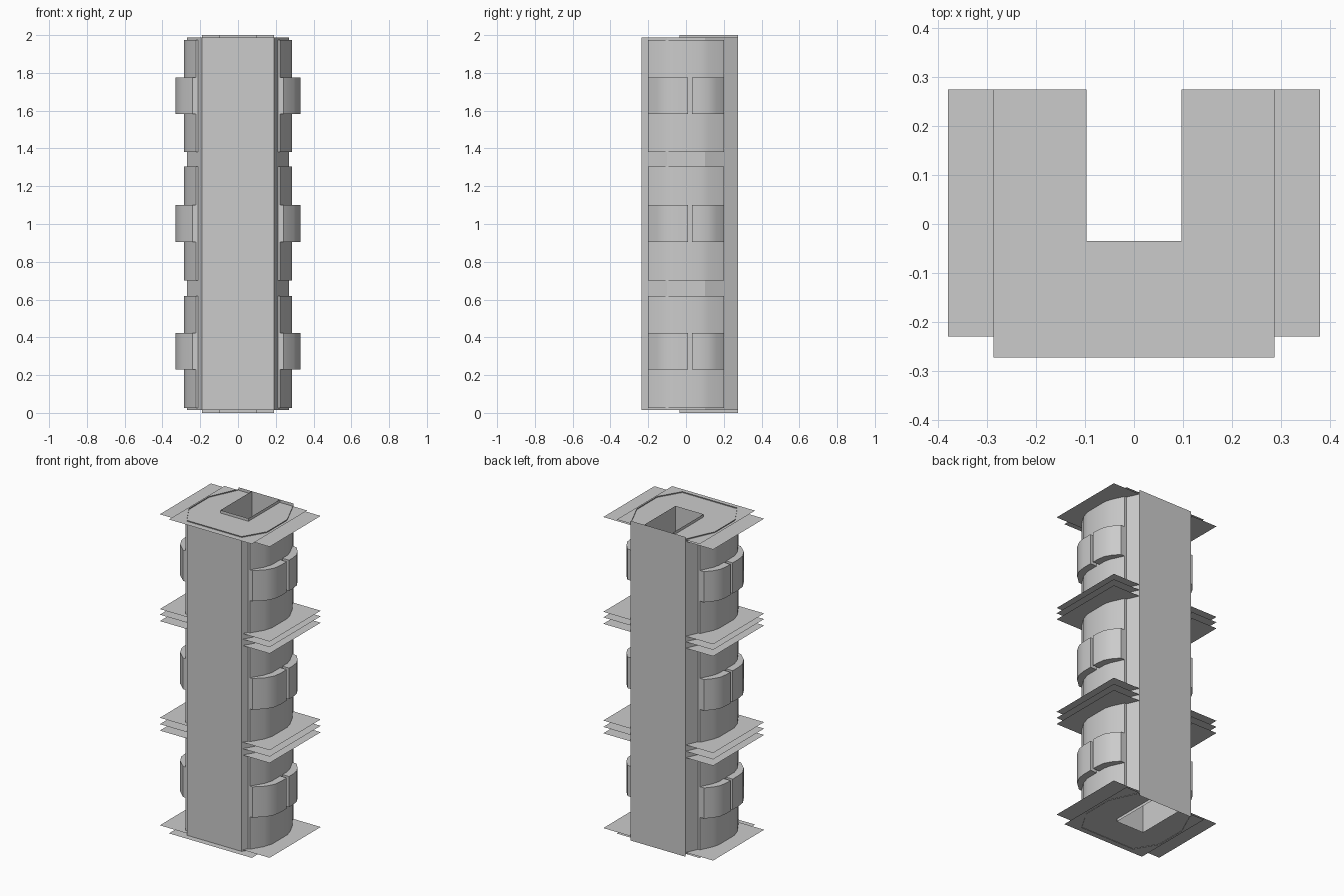
import bpy, bmesh, math

if "Cube" in bpy.data.objects:
    bpy.data.objects.remove(bpy.data.objects["Cube"])


def make(name, bm, smooth=True):
    me = bpy.data.meshes.new(name)
    bm.to_mesh(me)
    bm.free()
    ob = bpy.data.objects.new(name, me)
    bpy.context.collection.objects.link(ob)
    if smooth:
        bpy.ops.object.select_all(action='DESELECT')
        ob.select_set(True)
        bpy.context.view_layer.objects.active = ob
        bpy.ops.object.shade_smooth_by_angle(angle=math.radians(30))
    return ob


def extrude(bm, pts, z0, z1, closed=False, caps=False):
    lo = [bm.verts.new((x, y, z0)) for x, y in pts]
    hi = [bm.verts.new((x, y, z1)) for x, y in pts]
    n = len(pts)
    for i in range(n if closed else n - 1):
        j = (i + 1) % n
        bm.faces.new((lo[i], lo[j], hi[j], hi[i]))
    if caps:
        bm.faces.new(lo[::-1])
        bm.faces.new(hi)


def both_sides(pts):
    # profile and its mirror image, keeping the winding direction
    return pts, [(-x, y) for x, y in reversed(pts)]


def wall(name, pts, z0, z1):
    bm = bmesh.new()
    extrude(bm, pts, z0, z1)
    return make(name, bm, False)


def plate(name, half, front, z):
    # thin floor sheet with the shaft notch open at the back
    pts = [(-half, front), (half, front), (half, .275), (.097, .275),
           (.097, -.035), (-.097, -.035), (-.097, .275), (-half, .275)]
    bm = bmesh.new()
    bm.faces.new([bm.verts.new((x, y, z)) for x, y in pts])
    make(name, bm, False)


# main tower shell, back wall and central shaft
side = [(.19, -.235), (.27, -.1), (.27, .1), (.19, .275)]
wall("tower_shell", [(-x, y) for x, y in reversed(side)] + side, .015, 1.988)
wall("back_wall", [(.19, .275), (-.19, .275)], 0, 2)
wall("shaft", [(-.097, .275), (-.097, -.035), (.097, -.035), (.097, .275)], 0, 2)

# floor and roof sheets
for z in (.62, .66, .70, 1.305, 1.345, 1.38):
    plate("floor_sheet", .38, -.23, z)
for wide, narrow in ((.027, .018), (1.973, 1.982)):
    plate("end_sheet_wide", .38, -.23, wide)
    plate("end_sheet_narrow", .287, -.273, narrow)

# side wings and balconies, one set per storey
wing = [(.208, -.2), (.222, -.2), (.268, -.125), (.285, -.07), (.285, .08),
        (.275, .12), (.237, .2), (.222, .2)]
balcony_front = [(.283, .01), (.283, -.08), (.265, -.125), (.208, -.2), (.24, -.2),
                 (.295, -.15), (.323, -.1), (.33, -.05), (.33, .01)]
balcony_back = [(.283, .033), (.33, .033), (.33, .07), (.323, .12),
                (.30, .16), (.265, .2), (.222, .2), (.27, .12)]
for z0, z1, b0, b1 in ((.027, .62, .23, .422),
                       (.70, 1.305, .905, 1.1),
                       (1.38, 1.973, 1.583, 1.775)):
    bm = bmesh.new()
    for p in both_sides(wing):
        extrude(bm, p, z0, z1)
    make("side_wings", bm)
    bm = bmesh.new()
    for prof in (balcony_front, balcony_back):
        for p in both_sides(prof):
            extrude(bm, p, b0, b1, closed=True, caps=True)
    bmesh.ops.recalc_face_normals(bm, faces=bm.faces)
    make("balconies", bm)
